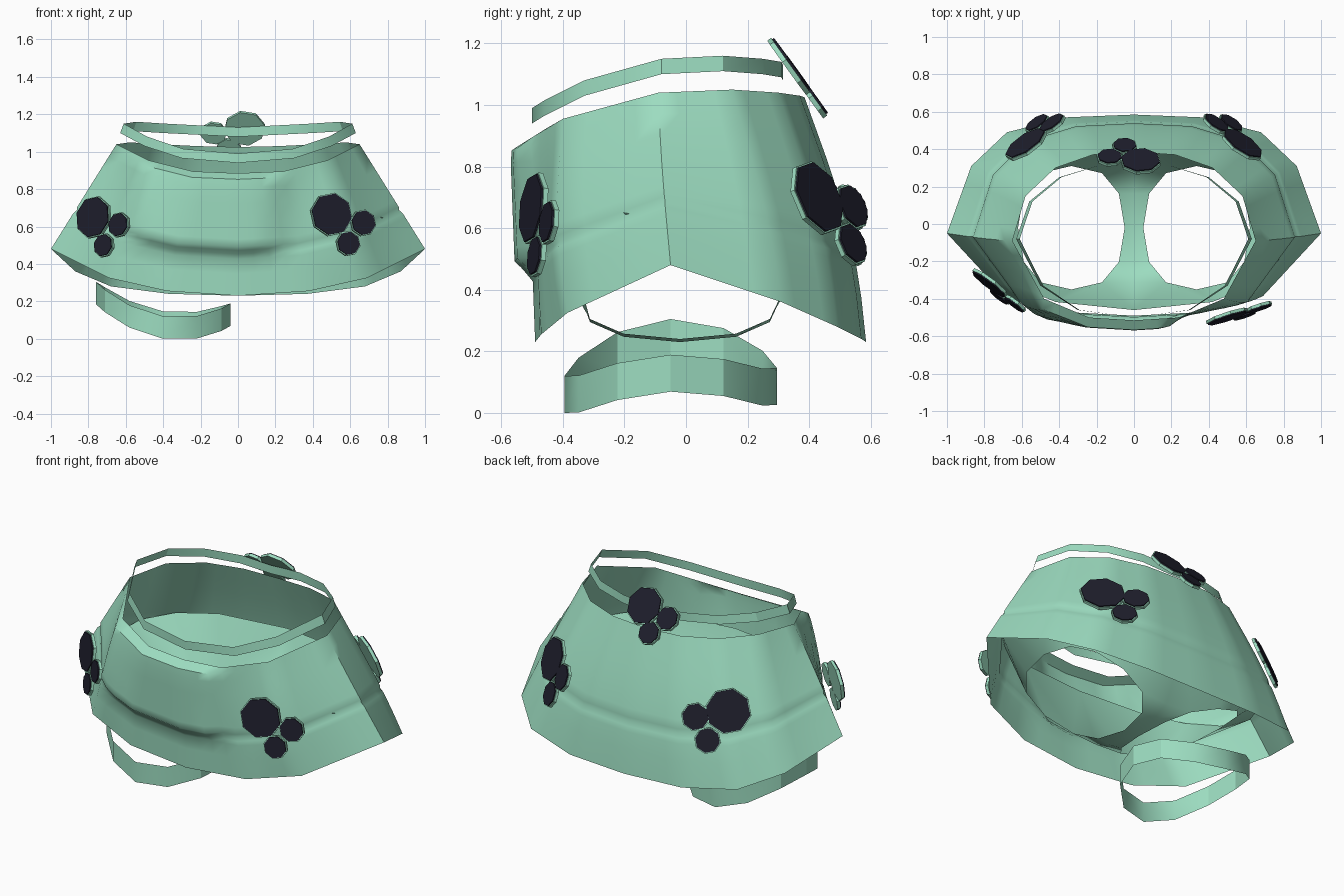
import bpy, bmesh
from math import sin, cos, pi, radians
from mathutils import Vector

cube = bpy.data.objects.get("Cube")
if cube:
    bpy.data.objects.remove(cube, do_unlink=True)


def material(name, color):
    m = bpy.data.materials.new(name)
    m.use_nodes = True
    m.diffuse_color = color
    m.node_tree.nodes["Principled BSDF"].inputs["Base Color"].default_value = color
    m.node_tree.nodes["Principled BSDF"].inputs["Roughness"].default_value = 0.8
    return m


GREEN = material("mint cloth", (0.335, 0.72, 0.53, 1))
DARK = material("dark petal", (0.013, 0.013, 0.025, 1))


def finish(name, bm, mats, angle=30):
    bmesh.ops.recalc_face_normals(bm, faces=bm.faces)
    mesh = bpy.data.meshes.new(name)
    bm.to_mesh(mesh)
    bm.free()
    for m in mats:
        mesh.materials.append(m)
    ob = bpy.data.objects.new(name, mesh)
    bpy.context.collection.objects.link(ob)
    bpy.ops.object.select_all(action='DESELECT')
    ob.select_set(True)
    bpy.context.view_layer.objects.active = ob
    bpy.ops.object.shade_smooth_by_angle(angle=radians(angle))
    return ob


def mirrored_loop(half):
    """Closed loop from a front-to-back half outline."""
    pts = [Vector(p) for p in half]
    return pts + [Vector((-p.x, p.y, p.z)) for p in reversed(pts[1:-1])]


def refine(loop, n):
    """Split every loop segment into n straight pieces."""
    return [a.lerp(b, k / n) for a, b in zip(loop, loop[1:] + loop[:1]) for k in range(n)]


def loft(name, rows, angle=30):
    """Skin closed rows of equal length."""
    bm = bmesh.new()
    rings = [[bm.verts.new(p) for p in row] for row in rows]
    for a, b in zip(rings, rings[1:]):
        for i in range(len(a)):
            j = (i + 1) % len(a)
            bm.faces.new((a[i], a[j], b[j], b[i]))
    return finish(name, bm, [GREEN], angle)


def smooth(lo, hi, v):
    s = min(max((v - lo) / (hi - lo), 0), 1)
    return s * s * (3 - 2 * s)


# Skirt: flared panels between hem and rim, with a padded front and a crease
hem = refine(mirrored_loop([(0, -.49, .23), (.38, -.47, .255), (.69, -.385, .325), (1, -.05, .48),
                            (.87, .31, .36), (.68, .49, .28), (.37, .57, .24), (0, .585, .23)]), 4)
rim = refine(mirrored_loop([(0, -.515, .885), (.24, -.5, .895), (.48, -.4, .955), (.65, -.09, 1.04),
                            (.58, .15, 1.05), (.42, .3, 1.04), (.22, .37, 1.03), (0, .385, 1.025)]), 4)
CREASE = .37


def skirt_point(a, b, t):
    p = a.lerp(b, t)
    belly = 1 if p.y > 0 else smooth(.3, .6, abs(p.x))
    p.y *= 1 + .07 * belly * sin(pi * t)
    if p.y < -.2:
        across = smooth(-.64, -.48, p.x) * (1 - smooth(.16, .27, p.x))
        p.y -= .057 * across * smooth(.30, .40, t) * (1 - smooth(.94, 1, t))
    if t == CREASE:
        p.x *= .99
        p.y *= .985
    return p


loft("skirt", [[skirt_point(a, b, t) for a, b in zip(hem, rim)]
               for t in (0, .18, .3, .34, CREASE, .4, .46, .6, .75, .88, .95, 1)], 48)

# Waist belt hovering above the rim
belt = mirrored_loop([(0, -.5, .94), (.3, -.46, .965), (.5, -.33, 1.03), (.63, -.08, 1.1),
                      (.56, .12, 1.11), (.4, .25, 1.1), (.2, .31, 1.09), (0, .315, 1.08)])
loft("belt", [belt, [Vector((p.x * .97, p.y, p.z + .05)) for p in belt]])

# Garter ring around the right thigh
garter = []
for i in range(12):
    a = 2 * pi * i / 12
    garter.append(Vector((-.4 + .36 * cos(a), -.05 + .345 * sin(a),
                          .07 + .057 * cos(2 * a) - .058 * cos(a) + .013 * sin(a))))
loft("garter", [garter, [p + Vector((0, 0, .12)) for p in garter]])


# Briefs: a flange from each leg opening to the centre seam and the hips
def squared(v, power):
    return abs(v) ** power * (1 if v > 0 else -1)


def hip(a):
    return Vector((.82 * squared(cos(a), .85), .46 * squared(sin(a), .85), .62 + .08 * abs(sin(a))))


bm = bmesh.new()
for side in (1, -1):
    pairs = []
    for i in range(12):
        a = 2 * pi * i / 12
        c, s = cos(a), sin(a)
        leg = Vector((.335 + .285 * squared(c, .8), -.02 + .33 * squared(s, .85), .37 + .13 * c))
        seam = Vector((0, leg.y, leg.z - .01))
        if i <= 3:
            pairs.append((leg, hip(a * .7)))
        elif i >= 9:
            pairs.append((leg, hip((a - 2 * pi) * .7)))
        else:
            waist = hip(pi / 2 if i < 6 else -pi / 2)
            waist.x = 0
            ends = [(leg, seam)]
            if i == 4:
                ends.insert(0, (leg, waist))
            elif i == 8:
                ends.append((leg, waist))
            pairs += ends
    for (l0, o0), (l1, o1) in zip(pairs, pairs[1:] + pairs[:1]):
        corners = [l0, l1, o1, o0] if (l0 - l1).length > .001 else [l0, o1, o0]
        bm.faces.new([bm.verts.new((p.x * side, p.y, p.z)) for p in corners])
bmesh.ops.remove_doubles(bm, verts=bm.verts, dist=.0005)
finish("briefs", bm, [GREEN], 50)


# Petal clusters: three dark octagons, each on a slightly larger cloth backing
def cluster(name, discs):
    c = [Vector(d[:3]) for d in discs]
    n = (c[1] - c[0]).cross(c[2] - c[0]).normalized()
    if n.x * c[0].x + n.y * c[0].y < 0:
        n = -n
    u = n.cross(Vector((0, 0, 1))).normalized()
    v = u.cross(n)
    bm = bmesh.new()
    for centre, d in zip(c, discs):
        for grow, low, high, mat in ((.006, -.016, 0, 0), (0, 0, .007, 1)):
            r = d[3] + grow
            rings = []
            for h in (low, high):
                rings.append([bm.verts.new(centre + n * h + (u * cos(k * pi / 4 + .2)
                              + v * sin(k * pi / 4 + .2)) * r) for k in range(8)])
            faces = [bm.faces.new(rings[0]), bm.faces.new(rings[1])]
            for k in range(8):
                m = (k + 1) % 8
                faces.append(bm.faces.new((rings[0][k], rings[0][m], rings[1][m], rings[1][k])))
            for f in faces:
                f.material_index = mat
    finish(name, bm, [GREEN, DARK], 20)


cluster("front_left_petals", [(.5, -.5, .665, .113), (.67, -.45, .62, .067), (.59, -.49, .51, .063)])
cluster("front_right_petals", [(-.775, -.32, .65, .11), (-.64, -.43, .61, .063), (-.72, -.39, .5, .06)])
cluster("belt_petals", [(.035, .34, 1.13, .105), (-.13, .36, 1.105, .065), (-.05, .42, 1.02, .062)])
for label, s in (("left", 1), ("right", -1)):
    cluster("back_" + label + "_petals", [(.58 * s, .43, .70, .122), (.44 * s, .54, .67, .073),
                                          (.52 * s, .54, .55, .068)])
